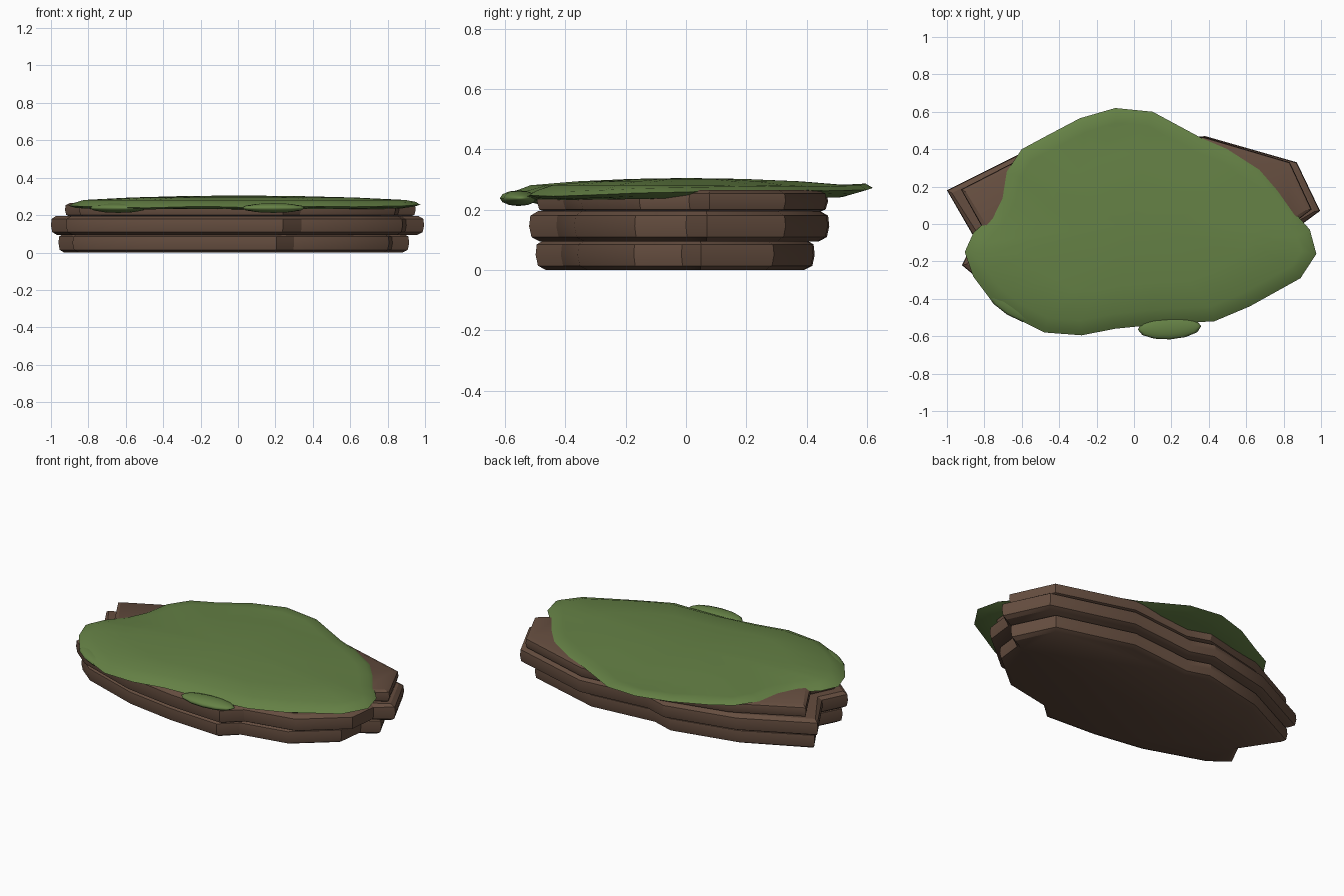
import bpy, bmesh, math
from mathutils import Vector

if "Cube" in bpy.data.objects:
    bpy.data.objects.remove(bpy.data.objects["Cube"])


def material(name, rgb):
    m = bpy.data.materials.new(name)
    m.diffuse_color = (*rgb, 1)
    m.use_nodes = True
    m.node_tree.nodes["Principled BSDF"].inputs["Base Color"].default_value = m.diffuse_color
    return m


BROWN = material("rock_brown", (0.13, 0.075, 0.05))
GREEN = material("moss_green", (0.13, 0.22, 0.06))


def finish(bm, name, mat, angle):
    bmesh.ops.recalc_face_normals(bm, faces=bm.faces)
    me = bpy.data.meshes.new(name)
    bm.to_mesh(me)
    bm.free()
    ob = bpy.data.objects.new(name, me)
    bpy.context.collection.objects.link(ob)
    me.materials.append(mat)
    bpy.ops.object.select_all(action='DESELECT')
    ob.select_set(True)
    bpy.context.view_layer.objects.active = ob
    bpy.ops.object.shade_smooth_by_angle(angle=math.radians(angle))
    return ob


def inset(outline, d):
    """Move every corner of a counter-clockwise outline inward by about d."""
    out = []
    n = len(outline)
    for i, p in enumerate(outline):
        t = (Vector(outline[(i + 1) % n]) - Vector(outline[i - 1])).normalized()
        out.append((p[0] - t.y * d, p[1] + t.x * d))
    return out


def loft(rings, name, mat, angle, top=None):
    bm = bmesh.new()
    loops = [[bm.verts.new(p) for p in r] for r in rings]
    n = len(loops[0])
    for a, b in zip(loops, loops[1:]):
        for i in range(n):
            j = (i + 1) % n
            bm.faces.new((a[i], a[j], b[j], b[i]))
    bm.faces.new(loops[0])
    if top:
        apex = bm.verts.new(top)
        for i in range(n):
            bm.faces.new((loops[-1][i], loops[-1][(i + 1) % n], apex))
    else:
        bm.faces.new(loops[-1])
    return finish(bm, name, mat, angle)


# Stone strata: three stacked slabs sharing one outline
ROCK = [(-1.0, .18), (-.85, -.08), (-.92, -.22), (-.8, -.32), (-.42, -.45),
        (-.1, -.5), (.24, -.52), (.34, -.43), (.64, -.37), (.88, -.17),
        (.9, 0), (.995, .07), (.87, .33), (.38, .47), (-.04, .43),
        (-.18, .475), (-.6, .38)]


def slab(name, z0, z1, sx, sy, dx, dy):
    base = [(x * sx + dx, y * sy + dy) for x, y in ROCK]
    h = z1 - z0
    rings = []
    for f, d in ((0, .035), (.14, .008), (.5, 0), (.85, .004), (1, .03)):
        rings.append([(x, y, z0 + h * f) for x, y in inset(base, d)])
    loft(rings, name, BROWN, 30)


slab("lower_stone_layer", 0, .1, .94, .93, -.02, -.015)
slab("middle_stone_layer", .095, .195, 1, 1, 0, 0)
slab("upper_stone_layer", .19, .265, .94, .97, .015, .01)

# Moss cap: thin overhanging rim under a shallow dome
MOSS = [(-.1, .62), (-.29, .565), (-.47, .47), (-.6, .4), (-.68, .28),
        (-.71, .14), (-.77, .04), (-.86, -.05), (-.905, -.15), (-.86, -.28),
        (-.77, -.4), (-.64, -.5), (-.48, -.58), (-.28, -.595), (-.1, -.56),
        (.1, -.54), (.25, -.53), (.43, -.52), (.62, -.44), (.89, -.29),
        (.975, -.16), (.94, -.03), (.86, .06), (.77, .18), (.67, .29),
        (.5, .4), (.36, .46), (.1, .6)]


def rim(d, z, sway):
    return [(x, y, z + sway * (y * .022 + .004 * math.sin(9 * x + 5 * y)))
            for x, y in inset(MOSS, d)]


dome = [[(x * s, y * s, z) for x, y in inset(MOSS, .08)]
        for s, z in ((1, .281), (.7, .294), (.35, .302))]
loft([rim(.1, .236, .4), rim(.035, .245, 1), rim(0, .255, 1),
      rim(.025, .27, 1)] + dome, "moss_cap", GREEN, 60, (0, 0, .305))


# Small moss clumps hanging over the edge
def clump(name, loc, size, turn):
    bm = bmesh.new()
    bmesh.ops.create_uvsphere(bm, u_segments=12, v_segments=6, radius=1)
    ob = finish(bm, name, GREEN, 60)
    ob.location, ob.scale = loc, size
    ob.rotation_euler.z = math.radians(turn)


clump("front_moss_clump", (.19, -.555, .238), (.17, .062, .026), 3)
clump("side_moss_clump", (-.64, -.42, .238), (.18, .075, .026), -32)
